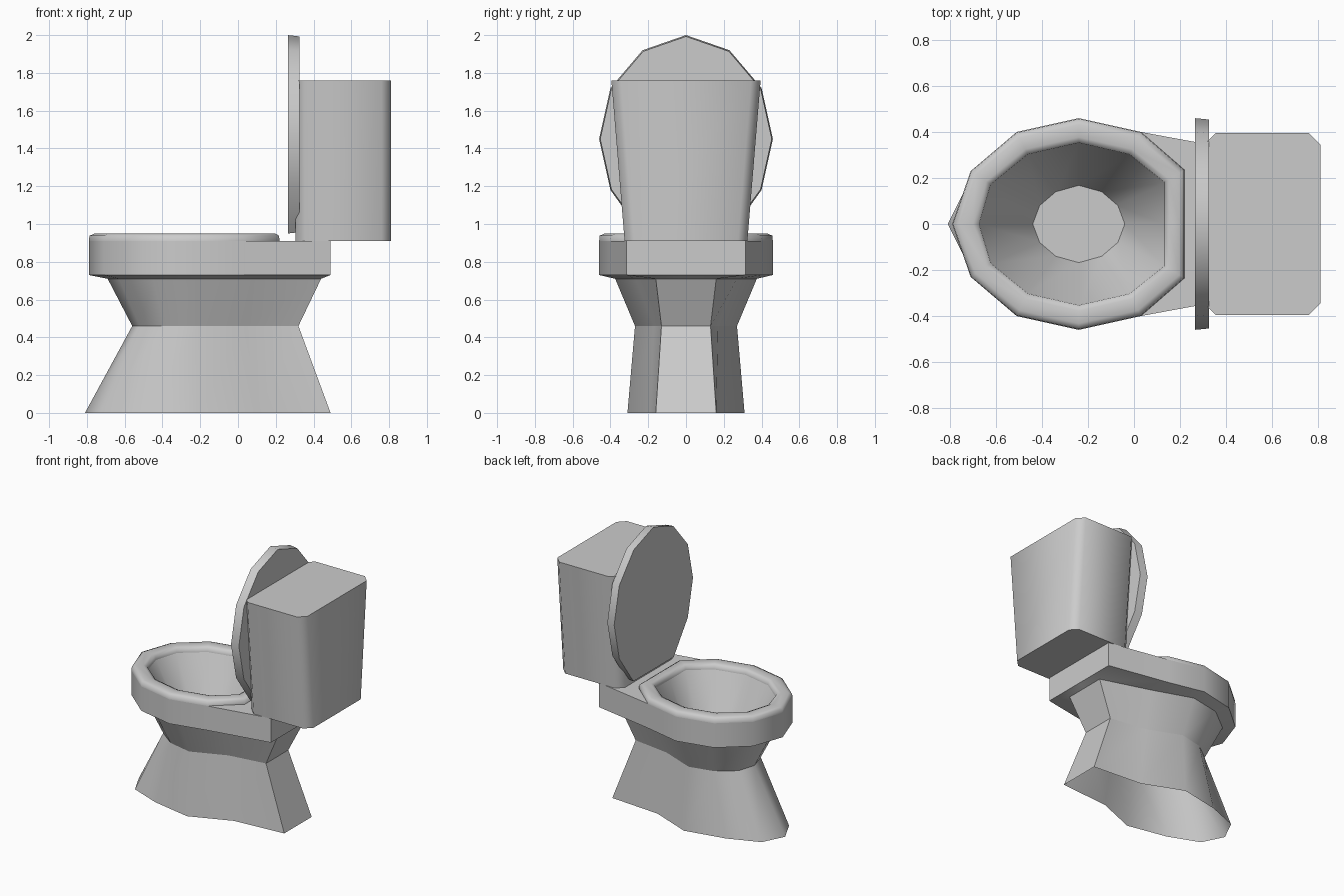
import bpy, bmesh, math
from mathutils import Matrix

cube = bpy.data.objects.get("Cube")
if cube:
    bpy.data.objects.remove(cube)

# Single ceramic colour
ceramic = bpy.data.materials.new("grey ceramic")
ceramic.use_nodes = True
colour = (0.6, 0.6, 0.6, 1)
ceramic.diffuse_color = colour
ceramic.node_tree.nodes["Principled BSDF"].inputs["Base Color"].default_value = colour


def outline(half):
    """Mirror a half outline, which runs from the back to the front, across y = 0."""
    return half + [(x, -y) for x, y in reversed(half) if y > 0]


def blend(a, b, t):
    return [(p[0] + (q[0] - p[0]) * t, p[1] + (q[1] - p[1]) * t) for p, q in zip(a, b)]


def loft(name, rings, cap_start=False, cap_end=False, matrix=None, angle=52):
    """Skin a list of (outline, height) rings with quads."""
    bm = bmesh.new()
    loops = [[bm.verts.new((x, y, z)) for x, y in pts] for pts, z in rings]
    for a, b in zip(loops, loops[1:]):
        n = len(a)
        for i in range(n):
            j = (i + 1) % n
            bm.faces.new((a[i], a[j], b[j], b[i]))
    if cap_start:
        bm.faces.new(list(reversed(loops[0])))
    if cap_end:
        bm.faces.new(loops[-1])
    if matrix:
        bm.transform(matrix)
    mesh = bpy.data.meshes.new(name)
    bm.to_mesh(mesh)
    bm.free()
    mesh.materials.append(ceramic)
    obj = bpy.data.objects.new(name, mesh)
    bpy.context.collection.objects.link(obj)
    bpy.ops.object.select_all(action="DESELECT")
    obj.select_set(True)
    bpy.context.view_layer.objects.active = obj
    bpy.ops.object.shade_smooth_by_angle(angle=math.radians(angle))
    return obj


# Shared outlines
front_curve = [(0.03, 0.4), (-0.24, 0.46), (-0.51, 0.4), (-0.71, 0.23), (-0.79, 0)]
rim_edge = outline([(0.49, 0), (0.49, 0.315)] + front_curve)
seat_outer = outline([(0.22, 0), (0.22, 0.235)] + front_curve)
seat_inner = outline([(0.13, 0), (0.13, 0.18), (-0.02, 0.3), (-0.24, 0.35),
                      (-0.46, 0.3), (-0.62, 0.17), (-0.67, 0)])
floor_edge = outline([(0.49, 0), (0.49, 0.16), (0.1, 0.19), (-0.2, 0.31),
                      (-0.5, 0.25), (-0.73, 0.16), (-0.81, 0)])
waist = outline([(0.32, 0), (0.32, 0.13), (0.04, 0.17), (-0.21, 0.27),
                 (-0.39, 0.23), (-0.52, 0.13), (-0.56, 0)])
under_rim = outline([(0.44, 0), (0.44, 0.16), (0.08, 0.27), (-0.22, 0.375),
                     (-0.45, 0.33), (-0.63, 0.19), (-0.69, 0)])
drain = outline([(-0.04, 0), (-0.07, 0.08), (-0.14, 0.14), (-0.24, 0.168),
                 (-0.34, 0.14), (-0.41, 0.08), (-0.44, 0)])

# Pedestal and bowl
loft("pedestal", [(floor_edge, 0), (waist, 0.46)])
loft("bowl_outside", [(waist, 0.46), (under_rim, 0.71)])
loft("rim", [(under_rim, 0.71), (rim_edge, 0.73), (rim_edge, 0.91), (seat_inner, 0.91)])
loft("bowl_inside", [(seat_inner, 0.91), (drain, 0.5)], cap_end=True)

# Rounded seat ring
seat_profile = [(0, 0.91), (0.03, 0.938), (0.25, 0.949), (0.75, 0.949), (0.97, 0.938), (1, 0.91)]
loft("seat", [(blend(seat_outer, seat_inner, t), z) for t, z in seat_profile], angle=65)

# Raised lid: the seat outline stood upright, slightly smaller at the back
lid_face = outline([(0.26, 0), (0.26, 0.235)] + front_curve)
lid_back = [(-0.24 + (x + 0.24) * 0.987, y * 0.987) for x, y in lid_face]
upright = Matrix.Translation((0, 0, 1.21)) @ Matrix.Rotation(math.pi / 2, 4, "Y")
loft("lid", [(lid_face, 0.265), (lid_back, 0.325)], True, True, upright)


# Tank with chamfered corners, narrower at the bottom
def tank_outline(w, c=0.05, x0=0.305, x1=0.81):
    return [(x1, -w + c), (x1, w - c), (x1 - c, w), (x0 + c, w),
            (x0, w - c), (x0, -w + c), (x0 + c, -w), (x1 - c, -w)]


loft("tank", [(tank_outline(0.325), 0.91), (tank_outline(0.395), 1.76)], True, True)
